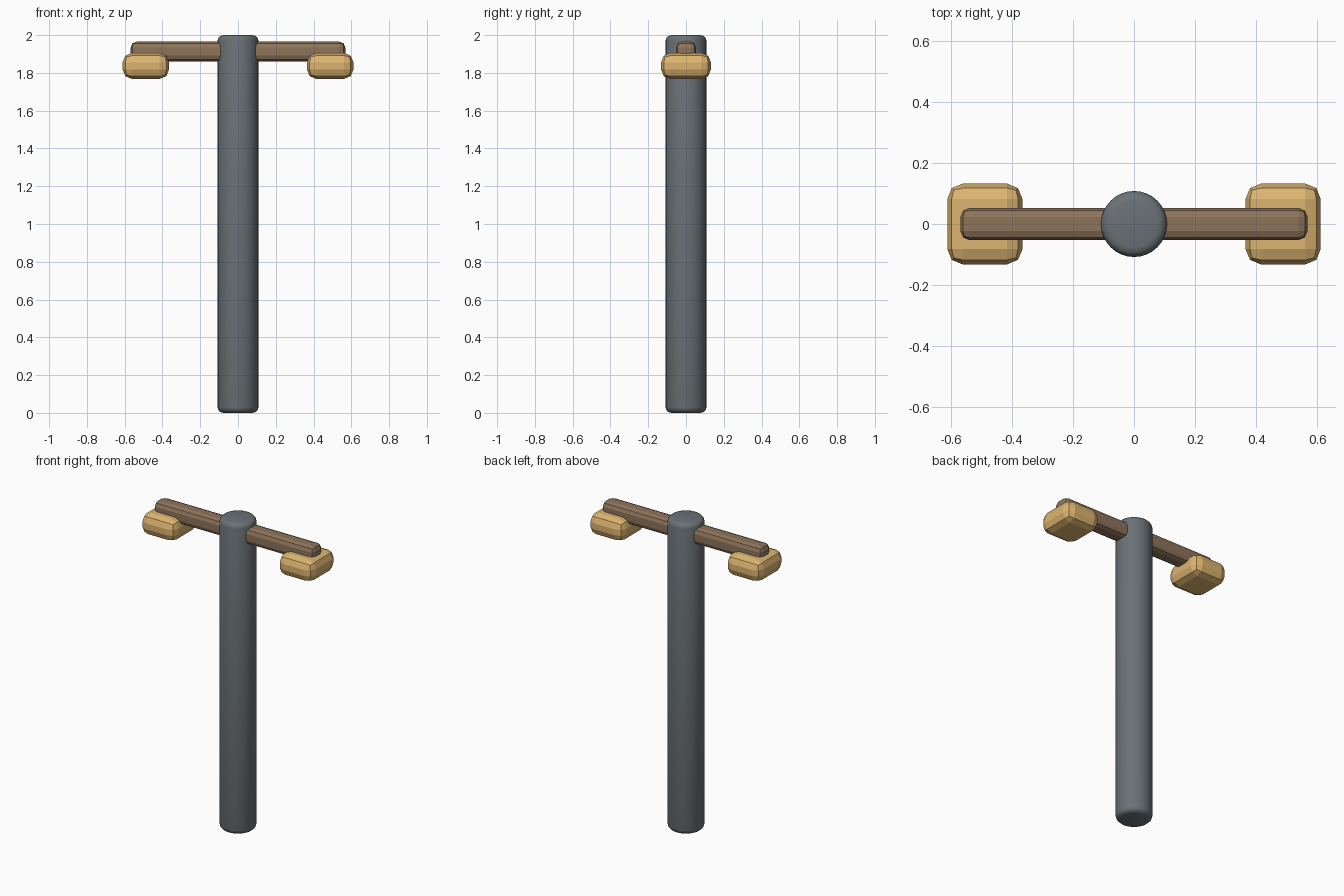
import bpy
import math

cube = bpy.data.objects.get("Cube")
if cube:
    bpy.data.objects.remove(cube, do_unlink=True)


def make_material(name, rgb):
    mat = bpy.data.materials.new(name)
    mat.use_nodes = True
    mat.diffuse_color = (*rgb, 1)
    mat.node_tree.nodes["Principled BSDF"].inputs["Base Color"].default_value = (*rgb, 1)
    return mat


def finish(name, mat, bevel, segments):
    """Name, colour and round the edges of the active object."""
    obj = bpy.context.object
    obj.name = name
    obj.data.materials.append(mat)
    mod = obj.modifiers.new("rounded_edges", "BEVEL")
    mod.width = bevel
    mod.segments = segments
    mod.limit_method = "ANGLE"
    mod.angle_limit = math.radians(40)
    bpy.ops.object.modifier_apply(modifier=mod.name)
    return obj


def rounded_box(name, centre, size, mat, bevel):
    bpy.ops.mesh.primitive_cube_add(size=1, location=centre)
    bpy.context.object.scale = size
    bpy.ops.object.transform_apply(location=False, rotation=False, scale=True)
    return finish(name, mat, bevel, 2)


metal = make_material("slate grey metal", (0.145, 0.165, 0.18))
wood = make_material("brown wood", (0.27, 0.175, 0.105))
glow = make_material("warm amber", (0.72, 0.46, 0.16))

# Post with softly rounded ends
bpy.ops.mesh.primitive_cylinder_add(vertices=32, radius=0.108, depth=2, location=(0, 0, 1))
finish("post", metal, 0.03, 3)
bpy.ops.object.shade_smooth_by_angle(angle=math.radians(40))

# Crossbar running through the top of the post
rounded_box("crossbar", (0, 0, 1.913), (1.136, 0.106, 0.104), wood, 0.03)

# Lamp hung beneath each end of the crossbar
for side, x in (("left", 1), ("right", -1)):
    rounded_box(side + "_lamp", (x * 0.488, 0, 1.837), (0.246, 0.264, 0.138), glow, 0.05)
